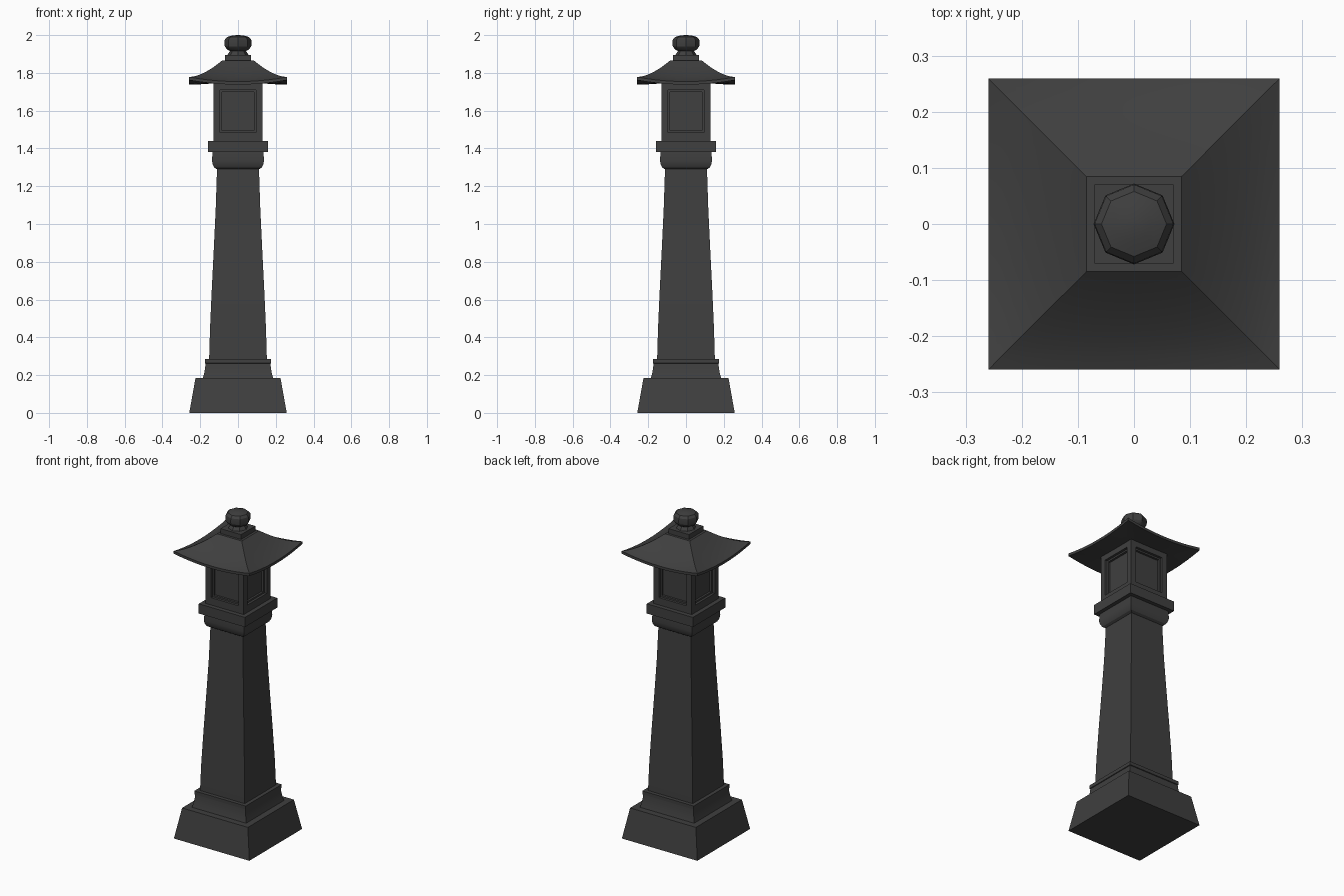
import bpy, bmesh, math

if "Cube" in bpy.data.objects:
    bpy.data.objects.remove(bpy.data.objects["Cube"])

stone = bpy.data.materials.new("dark grey stone")
stone.diffuse_color = (0.05, 0.05, 0.05, 1)
stone.use_nodes = True
stone.node_tree.nodes["Principled BSDF"].inputs["Base Color"].default_value = stone.diffuse_color


def finish(bm, name):
    bmesh.ops.recalc_face_normals(bm, faces=bm.faces[:])
    mesh = bpy.data.meshes.new(name)
    bm.to_mesh(mesh)
    bm.free()
    mesh.materials.append(stone)
    ob = bpy.data.objects.new(name, mesh)
    bpy.context.collection.objects.link(ob)
    bpy.ops.object.select_all(action='DESELECT')
    ob.select_set(True)
    bpy.context.view_layer.objects.active = ob
    bpy.ops.object.shade_smooth_by_angle(angle=math.radians(28))
    return ob


def skin(bm, rings):
    """Join closed rings of points and cap both ends."""
    rings = [[bm.verts.new(p) for p in r] for r in rings]
    n = len(rings[0])
    for a, b in zip(rings, rings[1:]):
        for i in range(n):
            j = (i + 1) % n
            bm.faces.new((a[i], a[j], b[j], b[i]))
    bm.faces.new(rings[0])
    bm.faces.new(rings[-1])


def turned(name, profile, sides=4):
    """Stack (half width, z) rings; four sides gives an axis-aligned square."""
    bm = bmesh.new()
    k, off = (math.sqrt(2), math.pi / 4) if sides == 4 else (1, 0)
    skin(bm, [[(r * k * math.cos(off + math.tau * i / sides),
                r * k * math.sin(off + math.tau * i / sides), z)
               for i in range(sides)] for r, z in profile])
    return finish(bm, name)


# Base, plinth, tapering shaft, capital and slab
turned("base", [(0.258, 0), (0.225, 0.185)])
turned("plinth", [(0.187, 0.18), (0.179, 0.21), (0.174, 0.24), (0.172, 0.262), (0.176, 0.264), (0.176, 0.285)])
turned("shaft", [(0.153, 0.28), (0.148, 0.45), (0.139, 0.65), (0.128, 0.87), (0.118, 1.08), (0.111, 1.295)])
turned("capital", [(0.112, 1.29), (0.125, 1.298), (0.134, 1.315), (0.138, 1.337), (0.134, 1.385)])
turned("slab", [(0.158, 1.38), (0.158, 1.44)])

# Lantern box with a stepped, recessed window on every side
bm = bmesh.new()
H, Z0, Z1 = 0.131, 1.435, 1.75
steps = [(H, Z0, Z1, H), (0.094, 1.485, 1.71, H), (0.094, 1.485, 1.71, H - 0.015),
         (0.084, 1.495, 1.70, H - 0.015), (0.084, 1.495, 1.70, H - 0.028)]
for q in range(4):
    c, s = round(math.cos(q * math.pi / 2)), round(math.sin(q * math.pi / 2))
    loops = []
    for w, lo, hi, d in steps:
        pts = [(-w, lo), (w, lo), (w, hi), (-w, hi)]
        loops.append([bm.verts.new((x * c + d * s, x * s - d * c, z)) for x, z in pts])
    for a, b in zip(loops, loops[1:]):
        for i in range(4):
            j = (i + 1) % 4
            bm.faces.new((a[i], a[j], b[j], b[i]))
    bm.faces.new(loops[-1])
bmesh.ops.remove_doubles(bm, verts=bm.verts[:], dist=1e-5)
bmesh.ops.holes_fill(bm, edges=[e for e in bm.edges if e.is_boundary], sides=4)
finish(bm, "lantern_box")

# Roof: concave slopes and eaves that lift toward the corners
N = 10


def square_ring(half, zfun):
    pts = []
    for q in range(4):
        c, s = round(math.cos(q * math.pi / 2)), round(math.sin(q * math.pi / 2))
        for i in range(N):
            t = -1 + 2 * i / N
            x, y = half * t, -half
            pts.append((x * c - y * s, x * s + y * c, zfun(t)))
    return pts


bm = bmesh.new()
rings = []
for k in range(9):
    u = k / 8
    rings.append(square_ring(0.085 + 0.174 * u, lambda t: 1.778 + 0.087 * (1 - u) ** 1.7
                             - 0.024 * (1 - t * t) * u * u))
rings.append(square_ring(0.259, lambda t: 1.762 - 0.024 * (1 - t * t)))
rings.append(square_ring(0.19, lambda t: 1.75 - 0.01 * (1 - t * t)))
rings.append(square_ring(0.12, lambda t: 1.745))
skin(bm, rings)
finish(bm, "roof")

# Finial: square seat, flared neck and faceted ball
turned("finial_seat", [(0.07, 1.86), (0.07, 1.895)])
turned("finial_ball", [(0.056, 1.893), (0.050, 1.905), (0.042, 1.915), (0.058, 1.924),
                       (0.070, 1.94), (0.072, 1.958), (0.070, 1.976), (0.058, 1.99),
                       (0.03, 1.998), (0.004, 2.0)], 8)
